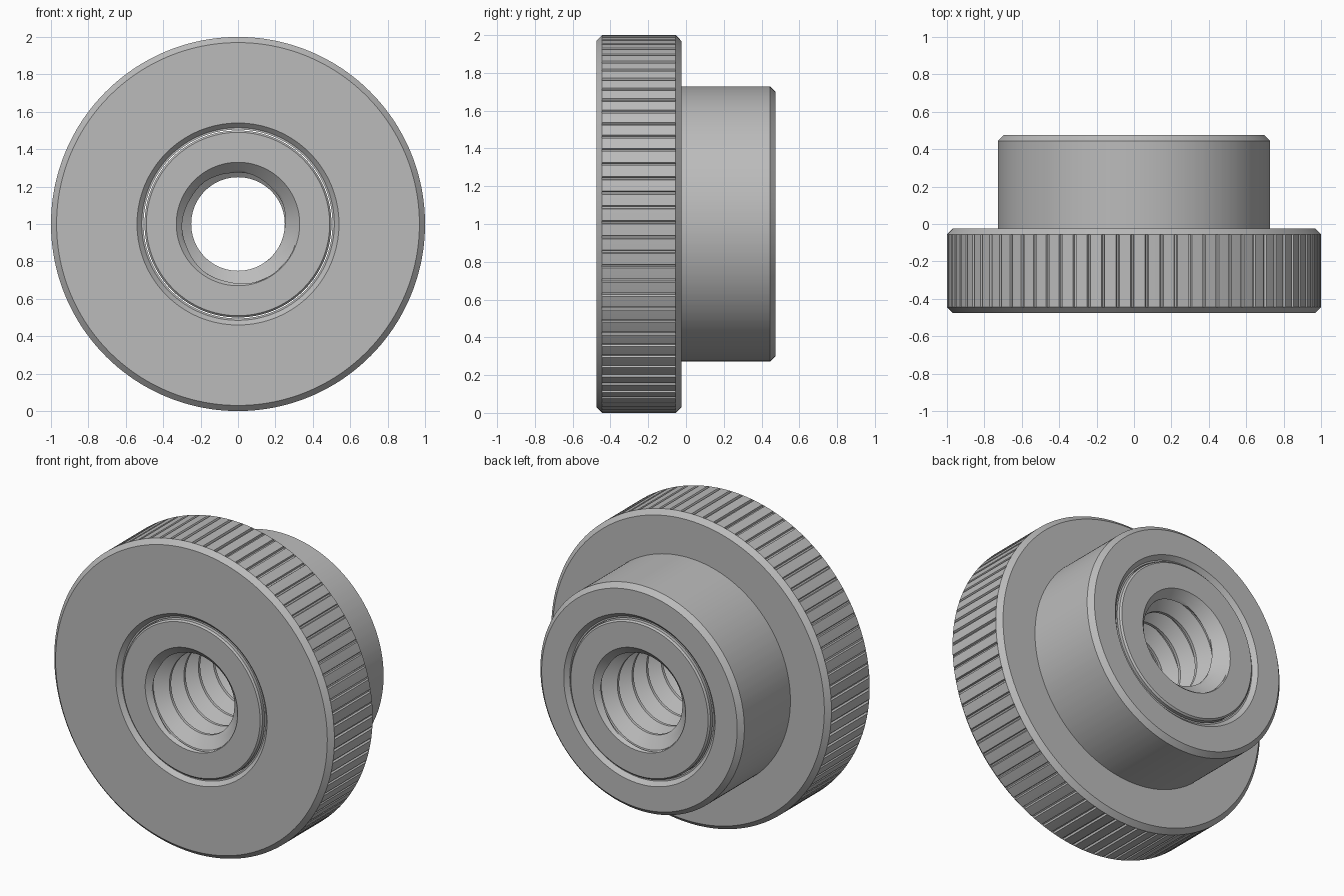
import bpy, bmesh, math

if "Cube" in bpy.data.objects:
    bpy.data.objects.remove(bpy.data.objects["Cube"], do_unlink=True)

# Plain grey metal
steel = bpy.data.materials.new("grey steel")
steel.use_nodes = True
GREY = (0.5, 0.5, 0.5, 1)
steel.diffuse_color = GREY
steel.node_tree.nodes["Principled BSDF"].inputs["Base Color"].default_value = GREY

HALF = 0.475      # half of the length along the axis
TAU = math.tau


def skin(name, angles, loop):
    """Skin closed profiles loop(angle) -> [(radius, y), ...] around the y axis."""
    bm = bmesh.new()
    cols = [[bm.verts.new((r * math.sin(a), y, 1 + r * math.cos(a)))
             for r, y in loop(a)] for a in angles]
    n = len(cols[0])
    for c, d in zip(cols, cols[1:]):
        for i in range(n):
            k = (i + 1) % n
            bm.faces.new((c[i], c[k], d[k], d[i]))
    bmesh.ops.remove_doubles(bm, verts=bm.verts, dist=1e-5)
    bmesh.ops.dissolve_degenerate(bm, edges=bm.edges, dist=1e-5)
    bmesh.ops.recalc_face_normals(bm, faces=bm.faces)
    mesh = bpy.data.meshes.new(name)
    bm.to_mesh(mesh)
    bm.free()
    mesh.materials.append(steel)
    obj = bpy.data.objects.new(name, mesh)
    bpy.context.collection.objects.link(obj)
    bpy.ops.object.select_all(action="DESELECT")
    obj.select_set(True)
    bpy.context.view_layer.objects.active = obj
    bpy.ops.object.shade_smooth_by_angle(angle=math.radians(25))
    return obj


# Knurled wheel with hub: narrow straight grooves around the rim
TEETH = 80
GROOVE = 0.012
STEPS = (0, 0.38, 0.76, 0.82, 0.94)     # land, then groove floor, per tooth
wheel_angles = [(t + s) / TEETH * TAU for t in range(TEETH) for s in STEPS] + [TAU]


def wheel_loop(a):
    step = (a / TAU * TEETH) % 1
    rim = 1 - GROOVE if 0.8 < step < 0.96 else 1
    return [(0.505, -HALF + 0.025), (0.515, -HALF + 0.025), (0.54, -HALF),
            (0.97, -HALF), (1, -0.445), (rim, -0.445), (rim, -0.055), (1, -0.055),
            (0.97, -0.025), (0.728, -0.025), (0.728, 0.445), (0.698, HALF),
            (0.54, HALF), (0.515, HALF - 0.025), (0.505, HALF - 0.025)]


skin("knurled_wheel", wheel_angles, wheel_loop)

# Threaded bush: helical thread clipped by a countersink at each end
PITCH = 0.148
MINOR, MAJOR = 0.25, 0.325
SAMPLES = 16
SEGMENTS = 128


def thread_radius(phase):
    """Flat crest, straight flanks and a narrow flat root."""
    d = abs(phase - 0.5) * 2            # 0 at the root, 1 at the crest
    t = min(max((0.875 - d) / 0.75, 0), 1)
    return MINOR + (MAJOR - MINOR) * t


def bush_loop(a):
    pts = [(0.49, -HALF), (0.5, -HALF + 0.01), (0.5, HALF - 0.01), (0.49, HALF)]
    turns = int(HALF / PITCH) + 2
    for i in range(turns * SAMPLES, -turns * SAMPLES - 1, -1):
        y = PITCH * (i / SAMPLES + a / TAU)
        y = min(max(y, -HALF), HALF)
        sink = 0.33 - (HALF - abs(y))
        r = 0.33 if abs(y) == HALF else max(thread_radius((i / SAMPLES) % 1), sink)
        pts.append((r, y))
    return pts


skin("threaded_bush", [TAU * j / SEGMENTS for j in range(SEGMENTS + 1)], bush_loop)
